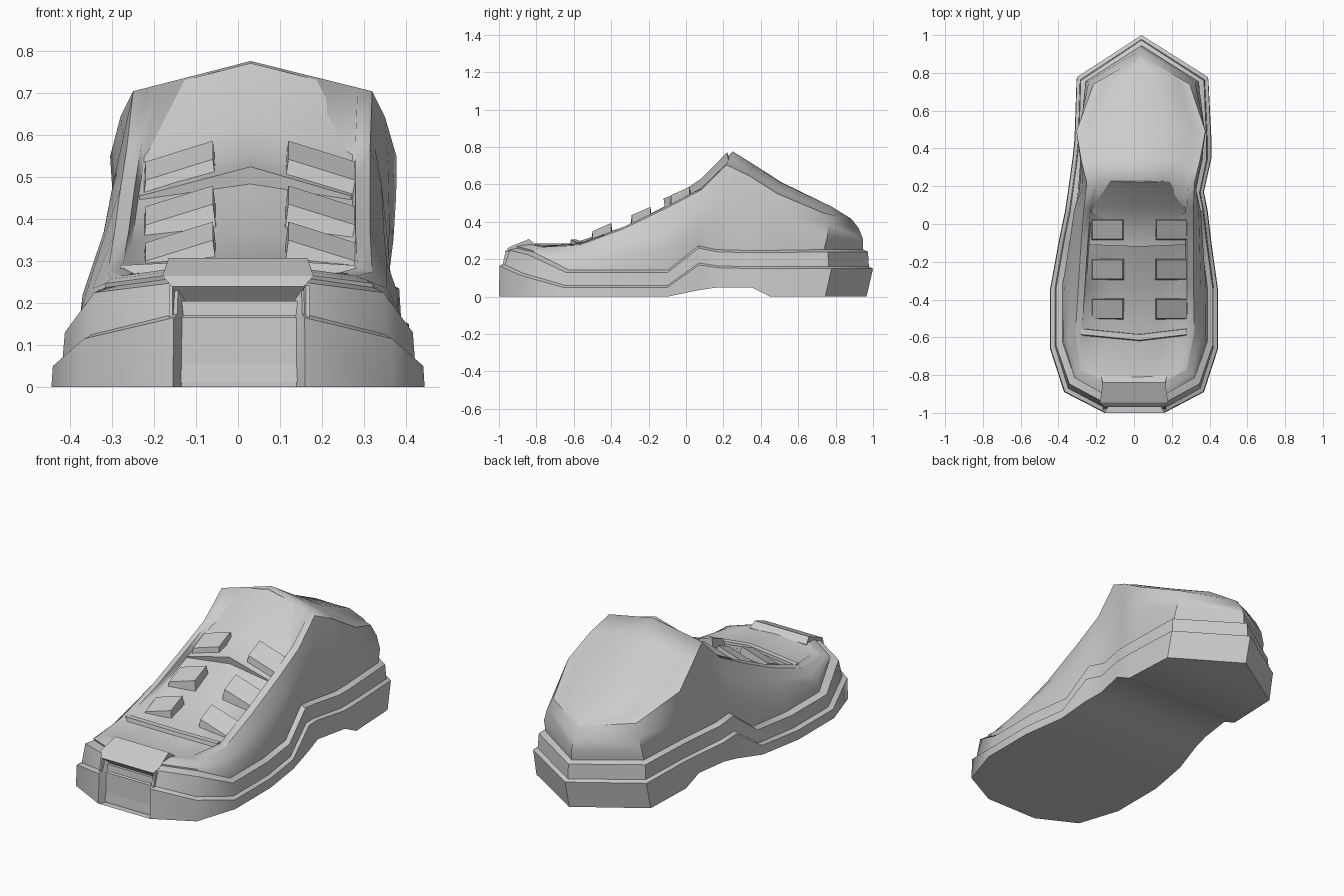
import bpy, bmesh, math
from mathutils import Vector

if "Cube" in bpy.data.objects:
    bpy.data.objects.remove(bpy.data.objects["Cube"])

grey = bpy.data.materials.new("light_grey")
grey.diffuse_color = (0.6, 0.6, 0.6, 1)
grey.use_nodes = True
grey.node_tree.nodes["Principled BSDF"].inputs["Base Color"].default_value = grey.diffuse_color


def make(name, verts, faces, angle=30):
    me = bpy.data.meshes.new(name)
    me.from_pydata([tuple(v) for v in verts], [], faces)
    bm = bmesh.new()
    bm.from_mesh(me)
    bmesh.ops.remove_doubles(bm, verts=bm.verts, dist=0.0005)
    bmesh.ops.recalc_face_normals(bm, faces=bm.faces)
    bm.to_mesh(me)
    bm.free()
    ob = bpy.data.objects.new(name, me)
    bpy.context.collection.objects.link(ob)
    me.materials.append(grey)
    bpy.ops.object.select_all(action='DESELECT')
    ob.select_set(True)
    bpy.context.view_layer.objects.active = ob
    bpy.ops.object.shade_smooth_by_angle(angle=math.radians(angle))
    return ob


def loft(name, rows, caps=False, closed=True, angle=30, extra=()):
    n = len(rows[0])
    verts = [v for r in rows for v in r]
    faces = list(extra)
    for i in range(len(rows) - 1):
        for j in range(n if closed else n - 1):
            k = (j + 1) % n
            faces.append((i*n + j, i*n + k, (i+1)*n + k, (i+1)*n + j))
    if caps:
        faces += [tuple(range(n)), tuple(range((len(rows)-1)*n, len(rows)*n))]
    return make(name, verts, faces, angle)


# Sole stations, toe to heel: y, left x, right x, bottom z, sole top z, band top z
SOLE = [
    (-0.965, -0.135, 0.14, 0, 0.165, 0.25),
    (-1.00, -0.155, 0.16, 0, 0.165, 0.25),
    (-0.89, -0.37, 0.37, 0, 0.115, 0.225),
    (-0.66, -0.445, 0.445, 0, 0.05, 0.13),
    (-0.35, -0.445, 0.445, 0, 0.05, 0.13),
    (-0.10, -0.40, 0.41, 0, 0.05, 0.13),
    (0.07, -0.365, 0.39, 0.035, 0.17, 0.26),
    (0.17, -0.35, 0.37, 0.05, 0.155, 0.24),
    (0.35, -0.325, 0.41, 0.05, 0.15, 0.235),
    (0.45, -0.315, 0.41, 0, 0.15, 0.235),
    (0.78, -0.305, 0.395, 0, 0.15, 0.24),
    (1.00, 0.04, 0.04, 0, 0.15, 0.24),
]


def ring(inset, zcol, dz=0.0, toe=0.0, heel=0.0):
    left, right = [], []
    for s in SOLE:
        y = s[0] * (1 - inset)
        if s[0] < -0.8:
            y += toe
        if s[0] > 0.7:
            y -= heel
        z = s[zcol] + dz
        k = 1 - inset / 0.4
        left.append(Vector((0.03 + (s[1] - 0.03) * k, y, z)))
        right.append(Vector((0.03 + (s[2] - 0.03) * k, y, z)))
    return left + right[-2::-1]


# Sole with two stepped layers and an arched underside
bottom = ring(0, 3, heel=0.035)
sole_top = ring(0.003, 4)
sole_top[11].y = 1.0
band_low = ring(0.022, 4, 0.01)
band_top = ring(0.027, 5, toe=0.02)
ledge = ring(0.055, 5, 0.012, toe=0.03)
under = [(j, j + 1, 21 - j, 22 - j) for j in range(10)] + [(10, 11, 12)]
loft("sole", [bottom, sole_top, band_low, band_top, ledge], angle=48, extra=under)

# Upper rim stations: y, left x, right x, rim z, centre y, centre z
RIM = [
    (-0.84, -0.12, 0.13, 0.285, -0.84, 0.285),
    (-0.83, -0.17, 0.17, 0.28, -0.82, 0.285),
    (-0.77, -0.28, 0.28, 0.265, -0.77, 0.285),
    (-0.57, -0.31, 0.32, 0.275, -0.61, 0.285),
    (-0.33, -0.295, 0.315, 0.365, -0.34, 0.37),
    (-0.10, -0.28, 0.315, 0.475, -0.11, 0.485),
    (0.08, -0.265, 0.315, 0.57, 0.08, 0.60),
    (0.215, -0.25, 0.32, 0.705, 0.25, 0.777),
    (0.34, -0.28, 0.35, 0.645, 0.36, 0.708),
    (0.49, -0.305, 0.378, 0.55, 0.51, 0.612),
    (0.74, -0.215, 0.295, 0.445, 0.81, 0.462),
    (0.885, 0.04, 0.04, 0.415, 0.885, 0.415),
]
rim = [Vector((r[1], r[0], r[3])) for r in RIM]
rim += [Vector((r[2], r[0], r[3])) for r in RIM[-2::-1]]

# Side walls of the upper, slightly bulged between ledge and rim
walls = [ledge]
for t in (0.35, 0.7):
    row = []
    for j, (a, b) in enumerate(zip(ledge, rim)):
        p = a.lerp(b, t)
        out = Vector((p.x - 0.03, p.y * 0.5, 0)).normalized()
        amount = 0.008 if min(j, 22 - j) in (7, 8, 9) else 0.025
        row.append(p + out * amount * math.sin(math.pi * t))
    walls.append(row)
walls.append(rim)
loft("upper_walls", walls, angle=50)

# Top of the upper: toe, recessed tongue bed with raised edges, ankle dome
rows = []
for i, (y, xl, xr, z, cy, cz) in enumerate(RIM):
    tongue = 3 <= i <= 6
    c = Vector((0.03, cy, cz))
    half = []
    for x in (xl, xr):
        e = Vector((x, y, z))
        if tongue:
            d = 0.035 if x < 0 else -0.035
            a = e + Vector((d, 0.0, 0.01))
            b = e + Vector((d * 1.2, 0.0, -0.005 if i == 3 else -0.025))
            m = b.lerp(c, 0.5)
        else:
            bulge = 0.035 if i in (9, 10) else 0.015 if i == 8 else 0.0
            a, b, m = e.lerp(c, 0.12), e.lerp(c, 0.2), e.lerp(c, 0.6)
            b.z += bulge * 0.35
            m.z += bulge * 0.7
        half.append([e, a, b, m])
    rows.append(half[0] + [c] + half[1][::-1])
loft("upper_top", rows, closed=False, angle=80)

# Raised upper part of the tongue
pad = []
for y, xl, xr, ze, zc, th in ((-0.12, -0.235, 0.27, 0.455, 0.525, 0.05),
                              (-0.03, -0.23, 0.273, 0.475, 0.555, 0.05),
                              (0.08, -0.225, 0.275, 0.555, 0.63, 0.05),
                              (0.22, -0.22, 0.285, 0.708, 0.772, 0.03)):
    top = [Vector((xl, y + 0.01, ze)), Vector((0.03, y, zc)), Vector((xr, y + 0.01, ze))]
    pad.append(top + [p - Vector((0, -0.01, th)) for p in top[::-1]])
loft("tongue_pad", pad, True, angle=35)

# Raised lip at the front of the lace opening
lip = [[Vector((x, y + dy, z + dz)) for dy, dz in ((-0.015, -0.03), (-0.005, 0.015), (0.025, 0.015), (0.03, -0.03))]
       for x, y, z in ((-0.28, -0.58, 0.275), (0.03, -0.61, 0.29), (0.28, -0.58, 0.275))]
loft("opening_lip", lip, True, angle=20)

# Three pairs of lace tabs, tilted with the tongue
for n, (y, z) in enumerate(((-0.45, 0.372), (-0.24, 0.458), (-0.03, 0.565))):
    for side in (-1, 1):
        tab = []
        for dz, grow in ((-0.06, 0.008), (0.0, 0.0)):
            quad = []
            for u, v in ((0, -1), (1, -1), (1, 1), (0, 1)):
                x = 0.03 + side * (0.09 + 0.16 * u + grow * (2*u - 1))
                quad.append(Vector((x, y + v * (0.05 + grow), z - 0.05 * u + v * 0.022 + dz)))
            tab.append(quad)
        loft("lace_tab_%s_%d" % ("left" if side < 0 else "right", n), tab, True, angle=20)

# Recessed front plate below the toe cap
loft("toe_plate", [[Vector((x, y, z)) for y, z in ((-0.968, 0.012), (-0.95, 0.205), (-0.88, 0.205), (-0.88, 0.012))]
                   for x in (-0.137, 0.142)], True, angle=20)

# Toe cap overhanging the plate, with short posts joining it to the sole
profile = ((-0.935, 0.205), (-0.968, 0.24), (-0.945, 0.265), (-0.84, 0.308), (-0.805, 0.28), (-0.80, 0.205))
widths = (0.145, 0.158, 0.18, 0.165, 0.175, 0.18)
loft("toe_cap", [[Vector((s * w, y, z)) for (y, z), w in zip(profile, widths)] for s in (-1, 1)],
     True, angle=20)
for name, xo, xi in (("post_left", -0.165, -0.137), ("post_right", 0.17, 0.142)):
    foot = [Vector((xo, -0.985, 0.15)), Vector((xo + (xi - xo) * 0.3, -0.985, 0.15)),
            Vector((xi, -0.94, 0.15)), Vector((xo, -0.90, 0.15))]
    loft(name, [foot, [p + Vector((0, 0.02, 0.092)) for p in foot]], True, angle=20)
